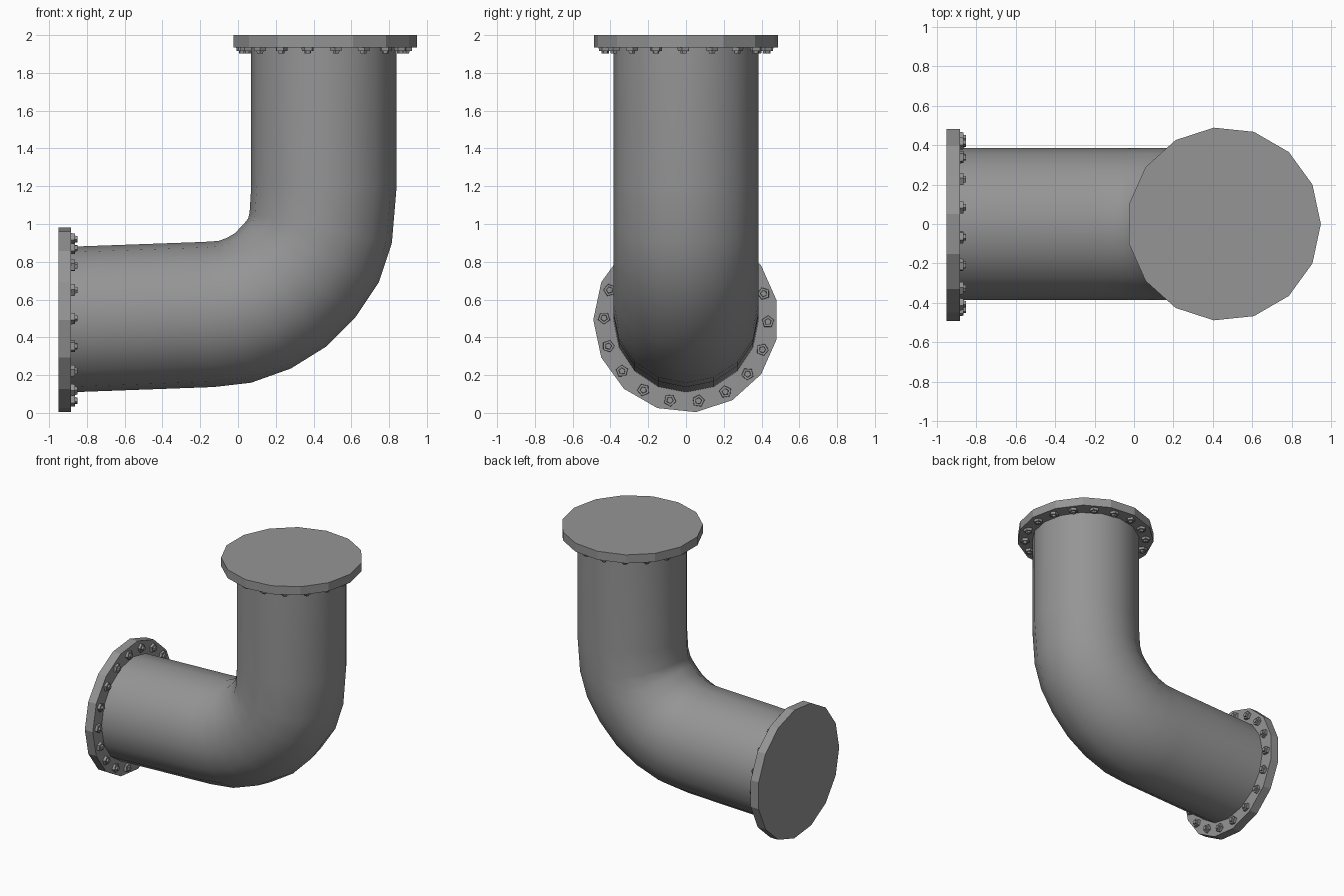
import bpy, bmesh
from math import radians, pi, cos, sin, atan2
from mathutils import Matrix, Vector

cube = bpy.data.objects.get("Cube")
if cube:
    bpy.data.objects.remove(cube, do_unlink=True)

grey = bpy.data.materials.new("steel grey")
grey.use_nodes = True
colour = (0.3, 0.3, 0.3, 1)
grey.diffuse_color = colour
grey.node_tree.nodes["Principled BSDF"].inputs["Base Color"].default_value = colour


def finish(bm, name, matrix=Matrix()):
    bmesh.ops.recalc_face_normals(bm, faces=bm.faces)
    mesh = bpy.data.meshes.new(name)
    bm.to_mesh(mesh)
    bm.free()
    mesh.materials.append(grey)
    obj = bpy.data.objects.new(name, mesh)
    obj.matrix_world = matrix
    bpy.context.collection.objects.link(obj)
    return obj


def prism(bm, sides, r1, r2, z, height, place=Matrix()):
    """Closed prism rising from local z."""
    bmesh.ops.create_cone(bm, cap_ends=True, segments=sides, radius1=r1, radius2=r2,
                          depth=height, matrix=place @ Matrix.Translation((0, 0, z + height / 2)))


# Elbow pipe: rings swept along a bend in the xz plane (x, z, heading in degrees)
RADIUS, SIDES = 0.385, 16
path = [(-0.9, 0.494, 2), (-0.155, 0.521, 4), (-0.017, 0.535, 13), (0.111, 0.581, 26),
        (0.225, 0.651, 38.5), (0.33, 0.758, 50), (0.399, 0.859, 64),
        (0.438, 0.98, 78), (0.455, 1.2, 90), (0.455, 1.96, 90)]
bm = bmesh.new()
rings = []
for x, z, heading in path:
    h = radians(heading)
    normal = Vector((-sin(h), 0, cos(h)))
    side = Vector((0, 1, 0))
    rings.append([bm.verts.new(Vector((x, 0, z)) + RADIUS * (normal * cos(a) + side * sin(a)))
                  for a in (2 * pi * i / SIDES for i in range(SIDES))])
for lower, upper in zip(rings, rings[1:]):
    for i in range(SIDES):
        j = (i + 1) % SIDES
        bm.faces.new((lower[i], lower[j], upper[j], upper[i]))
bm.faces.new(rings[0])
bm.faces.new(rings[-1])
pipe = finish(bm, "elbow_pipe")
bpy.ops.object.select_all(action='DESELECT')
pipe.select_set(True)
bpy.context.view_layer.objects.active = pipe
bpy.ops.object.shade_smooth_by_angle(angle=radians(40))


# Flange plate with a circle of bolts; local z points along the pipe, inward
def flange(name, matrix, thickness, phase, bolt_phase):
    bm = bmesh.new()
    prism(bm, 15, 0.491, 0.491, 0, thickness, Matrix.Rotation(radians(phase), 4, 'Z'))
    finish(bm, name + "_flange", matrix)

    bm = bmesh.new()
    for k in range(18):
        a = radians(bolt_phase + 20 * k)
        place = Matrix.Rotation(a, 4, 'Z') @ Matrix.Translation((0.434, 0, 0))
        prism(bm, 5, 0.034, 0.032, thickness - 0.005, 0.024, place)
        prism(bm, 5, 0.019, 0.017, thickness + 0.018, 0.014, place)
    finish(bm, name + "_bolts", matrix)


# create_cone puts its first vertex on local +y, so plates are turned to suit
top = Matrix.Translation((0.456, 0, 2)) @ Matrix.Rotation(pi, 4, 'X')
inlet = Matrix.Translation((-0.95, 0, 0.4925)) @ Matrix(
    ((0, 0, 1, 0), (1, 0, 0, 0), (0, 1, 0, 0), (0, 0, 0, 1)))
flange("top", top, 0.065, -90, 1.5)
flange("side", inlet, 0.067, 90, -1.3)
